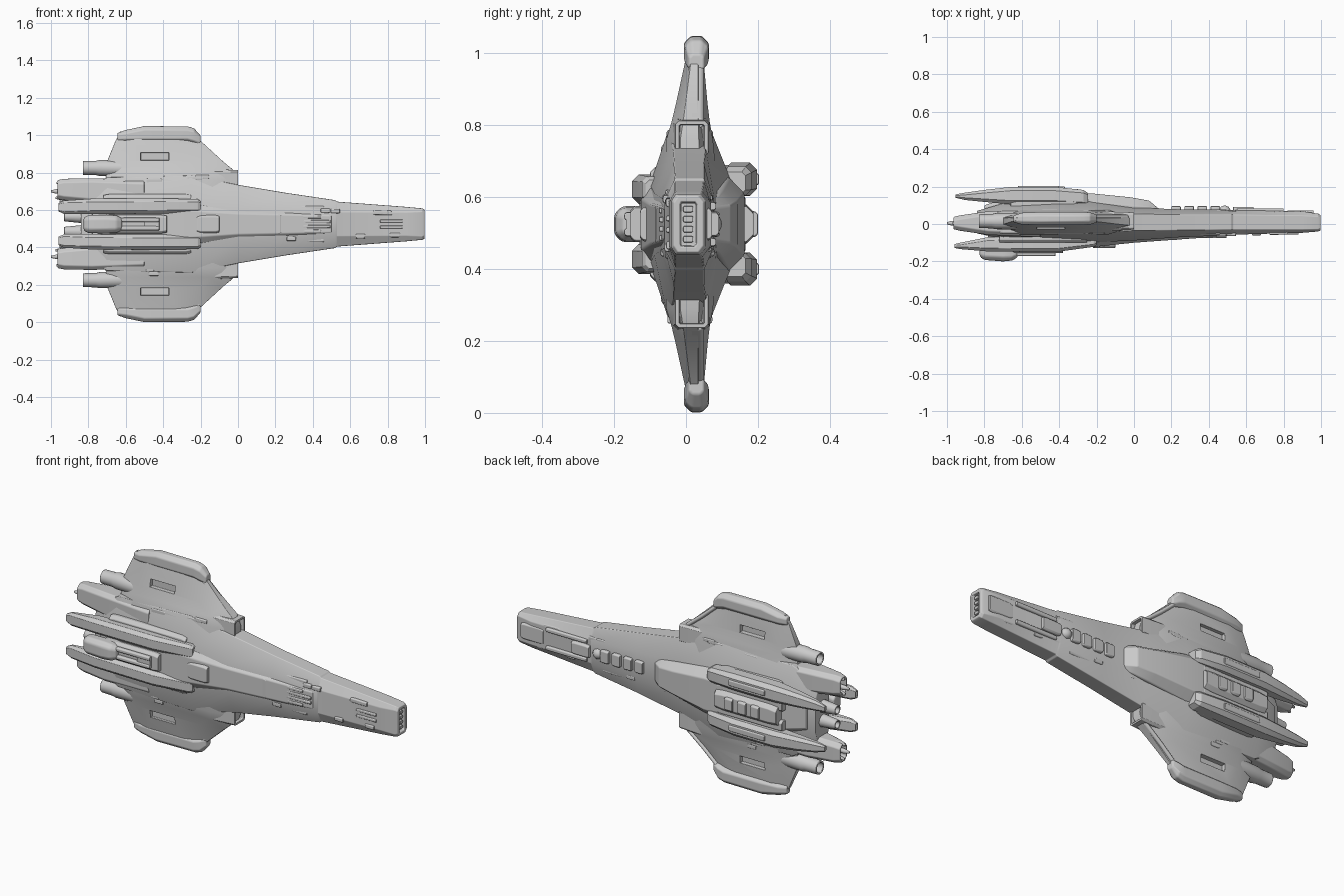
import bpy, bmesh, random
from math import sin, cos, pi
from mathutils import Vector

random.seed(4)
ZC = 0.525  # height of the ship's centre line


def octa(x, w, wi, y0, e0, e1, y1, z=ZC):
    """Eight-sided section across x: half width w at the edges, wi on the flats."""
    pts = [(-w, e0), (-wi, y0), (wi, y0), (w, e0), (w, e1), (wi, y1), (-wi, y1), (-w, e1)]
    return [(x, y, z + dz) for dz, y in pts]


def box(x, z, w, y0, y1, c):
    return octa(x, w, w - c, y0, y0 + c, y1 - c, y1, z)


def circ(x, z, y, r, n=20):
    return [(x, y + r * cos(2 * pi * i / n), z + r * sin(2 * pi * i / n)) for i in range(n)]


def loft(name, rings, front=None, back=None, bevel=0.006, cutters=()):
    """Skin a list of rings; front/back = (rim, depth) sinks an opening in that cap."""
    bm = bmesh.new()
    vs = [[bm.verts.new(p) for p in r] for r in rings]
    n = len(vs[0])
    for a, b in zip(vs, vs[1:]):
        for i in range(n):
            j = (i + 1) % n
            bm.faces.new((a[i], a[j], b[j], b[i]))
    caps = [(bm.faces.new(vs[0]), back, 1), (bm.faces.new(vs[-1]), front, -1)]
    bmesh.ops.recalc_face_normals(bm, faces=bm.faces)
    for face, hole, s in caps:
        if hole:
            bmesh.ops.inset_individual(bm, faces=[face], thickness=hole[0])
            bmesh.ops.inset_individual(bm, faces=[face], thickness=0.003)
            bmesh.ops.translate(bm, verts=face.verts, vec=(s * hole[1], 0, 0))
    for f in bm.faces:
        f.smooth = True
    me = bpy.data.meshes.new(name)
    bm.to_mesh(me)
    bm.free()
    ob = bpy.data.objects.new(name, me)
    bpy.context.collection.objects.link(ob)
    for c in cutters:
        m = ob.modifiers.new("cut", 'BOOLEAN')
        m.operation, m.object, m.solver = 'DIFFERENCE', c, 'EXACT'
    if bevel:
        m = ob.modifiers.new("bevel", 'BEVEL')
        m.width, m.segments, m.harden_normals = bevel, 2, True
        m.angle_limit = 0.45
    return ob


def block(name, x0, x1, z, w, y0, y1, c=0.006, slope=0.01):
    """Raised panel with sloped ends."""
    return loft(name, [box(x0, z, w * .9, y0, y1, c), box(x0 + slope, z, w, y0, y1, c),
                       box(x1 - slope, z, w, y0, y1, c), box(x1, z, w * .9, y0, y1, c)], bevel=0.003)


# main hull and long neck, with a framed nose
loft("main_hull", [
    octa(-.84, .17, .09, -.05, -.03, .04, .07),
    octa(-.70, .25, .10, -.08, -.05, .07, .11),
    octa(-.25, .26, .11, -.10, -.05, .07, .13),
    octa(0, .21, .085, -.088, -.035, .055, .088),
    octa(.25, .168, .075, -.07, -.033, .05, .078),
    octa(.52, .128, .066, -.06, -.03, .05, .076),
    octa(.53, .120, .064, -.057, -.03, .05, .074),
    octa(.90, .092, .062, -.047, -.03, .045, .068),
    octa(.985, .084, .066, -.04, -.028, .04, .055),
    octa(.998, .078, .06, -.034, -.022, .034, .048)], front=(.018, .02))
for i in range(4):
    block("nose_sensor", .97, .993, ZC - .042 + .028 * i, .009, -.008, .02, .003, .004)

# raised spines on both faces
loft("rear_spine", [
    octa(-.80, .08, .06, 0, .02, .07, .10), octa(-.62, .14, .09, 0, .05, .11, .16),
    octa(-.22, .13, .085, 0, .05, .12, .163), octa(-.02, .095, .062, 0, .05, .1, .143),
    octa(.08, .08, .052, 0, .05, .09, .125), octa(.135, .07, .045, 0, .05, .07, .08)])
loft("front_spine", [
    octa(-.78, .09, .06, -.09, -.07, 0, .02), octa(-.62, .12, .09, -.13, -.1, 0, .02),
    octa(-.24, .11, .07, -.125, -.1, 0, .02), octa(.0, .075, .055, -.1, -.08, 0, .02),
    octa(.5, .055, .045, -.064, -.05, 0, .02)])

# neck panels on both faces
block("collar_box", -.22, -.10, ZC, .048, -.128, -.08, .01, .02)
block("neck_hatch", .17, .23, ZC, .055, -.085, -.04)
for dz in (-.038, -.013, .013, .038):
    block("neck_rib", .28, .52 - abs(dz) * 2, ZC + dz, .008, -.075, -.03, .003, .02)
for s in (-1, 1):
    block("nose_rail", .76, .88, ZC + s * .016, .008, -.056, -.02, .003)
    block("neck_side_strip", .28, .46, ZC + s * .085, .012, -.058, .07, .005, .03)
    block("dorsal_strip", .55, .80, ZC + s * .05, .012, .03, .084, .005, .03)
block("dorsal_mount", .53, .64, ZC, .035, .03, .092, .008, .02)
for x in (.20, .27, .34, .41):
    block("dorsal_ridge", x, x + .05, ZC, .035, .03, .095, .006)
loft("dorsal_dome", [circ(x, ZC, .07, r, 16) for x, r in
                     ((.455, .008), (.465, .022), (.485, .03), (.505, .022), (.515, .008))], bevel=0)
block("dorsal_nose_plate", .82, .96, ZC, .045, .02, .073, .008, .02)


def wing_ring(z, x0, x1, y0, y1):
    """Wing slice at height z with thin leading and trailing edges."""
    m, d = (y0 + y1) / 2, (y1 - y0) / 2
    return [(x0, m - d * .4, z), (x0 + .1, y0, z), (x1 - .13, y0, z), (x1, m - d * .4, z),
            (x1, m + d * .4, z), (x1 - .13, y1, z), (x0 + .1, y1, z), (x0, m + d * .4, z)]


for s, side in ((1, "upper"), (-1, "lower")):
    def Z(z):
        return ZC + s * (z - ZC)

    # wing with a recessed slot on each face
    cutters = []
    for y0, y1 in ((-.08, -.004), (.036, .1)):
        c = loft("slot_cutter", [box(-.52, Z(.886), .02, y0, y1, .002),
                                 box(-.37, Z(.886), .02, y0, y1, .002)], bevel=0)
        c.hide_render = c.hide_viewport = True
        c.display_type = 'WIRE'
        cutters.append(c)
    loft(side + "_wing", [wing_ring(Z(z), *r) for z, *r in (
        (.60, -.74, -.01, -.06, .09), (.76, -.71, -.005, -.055, .075), (.81, -.70, -.02, -.04, .066),
        (.86, -.70, -.08, -.028, .06), (.97, -.655, -.2, -.004, .05), (1.02, -.63, -.23, .005, .045))],
        cutters=cutters)

    # thick rounded wing tip
    loft(side + "_wing_tip", [box(x, Z(z), w, y0, y1, c) for x, z, w, y0, y1, c in (
        (-.645, .99, .022, .01, .045, .008), (-.60, .995, .033, -.003, .06, .018),
        (-.50, 1.005, .044, -.006, .064, .02), (-.27, 1.004, .043, -.006, .064, .02),
        (-.235, .995, .042, -.003, .062, .018), (-.20, .973, .025, .008, .05, .01))], bevel=.01)
    loft(side + "_leading_edge", [box(x, Z(z), .014, .005, .05, .008)
                                  for x, z in ((-.22, .965), (-.13, .885), (-.03, .805))])

    # square intake at the wing root, round exhaust behind
    loft(side + "_intake", [box(-.40, Z(.78), .03, -.035, .06, .012), box(-.12, Z(.767), .052, -.036, .066, .012),
                            box(0, Z(.763), .05, -.03, .062, .01)], front=(.012, .05))
    loft(side + "_exhaust", [circ(-.83, Z(.825), .015, .037), circ(-.76, Z(.825), .015, .038),
                             circ(-.74, Z(.825), .015, .043), circ(-.55, Z(.82), .015, .045),
                             circ(-.35, Z(.81), .015, .03)], back=(.01, .05), bevel=.004)

    # rear engine block and its tail spikes
    loft(side + "_engine", [box(x, Z(z), w, -h, h + .01, .02) for x, z, w, h in (
        (-.965, .71, .05, .028), (-.93, .71, .057, .036), (-.78, .705, .065, .058), (-.5, .69, .07, .07))],
        back=(.012, .03))
    for z, x in ((.70, -1.0), (.665, -.975), (.745, -.97)):
        loft(side + "_tail_spike", [circ(x, Z(z), .004, .006, 10), circ(x + .03, Z(z), .004, .013, 10),
                                    circ(-.85, Z(z), .004, .016, 10)], bevel=0)
    loft(side + "_core_nozzle", [circ(-.93, Z(.565), .005, .025), circ(-.78, Z(.565), .005, .04)],
         back=(.007, .04), bevel=.003)

    # long weapon pods on both faces
    loft(side + "_front_pod", [box(x, Z(z), w, y0, y1, c) for x, z, w, y0, y1, c in (
        (-.96, .615, .022, -.128, -.108, .006), (-.93, .615, .036, -.134, -.1, .012),
        (-.78, .62, .041, -.147, -.07, .018), (-.42, .622, .041, -.15, -.06, .018),
        (-.215, .622, .036, -.122, -.06, .014), (-.20, .62, .028, -.112, -.06, .01))], back=(.006, .02))
    loft(side + "_back_pod", [box(x, Z(z), w, y0, y1, c) for x, z, w, y0, y1, c in (
        (-.955, .635, .016, .14, .158, .006), (-.90, .64, .028, .128, .168, .012),
        (-.80, .645, .038, .118, .182, .016), (-.66, .65, .046, .105, .198, .02),
        (-.42, .65, .046, .105, .198, .02), (-.27, .645, .04, .10, .182, .016),
        (-.245, .64, .03, .10, .165, .01))], back=(.005, .02))
    block(side + "_pod_strip", -.62, -.40, Z(.65), .018, .17, .203, .006, .02)
    block(side + "_pod_mount", -.66, -.3, Z(.63), .06, .04, .14, .015, .03)
    block(side + "_pod_link", -.70, -.3, Z(.58), .03, .10, .165, .01, .03)
    block(side + "_front_pod_mount", -.72, -.25, Z(.635), .05, -.10, -.03, .015, .03)

    # small hull plates scattered along the wing roots and neck
    for i in range(9):
        x, z = random.uniform(-.62, -.2), random.uniform(.69, .79)
        d = (z - .69) * .12
        block(side + "_plate", x, x + random.uniform(.04, .1), Z(z), random.uniform(.008, .018),
              -.064 + d, .085 - d, .004)
    for i in range(5):
        x = random.uniform(.02, .85)
        block(side + "_neck_plate", x, x + .05, Z(.612 - .035 * x), .012, -.078 + .028 * x, .084 - .02 * x, .004)

# belly turret between the front pods
loft("turret", [box(x, ZC, w, y0, -.11, c) for x, w, y0, c in (
    (-.825, .035, -.175, .012), (-.80, .048, -.192, .02), (-.70, .05, -.2, .022),
    (-.65, .046, -.195, .02), (-.62, .032, -.175, .012))], bevel=.01)
block("turret_base", -.72, -.38, ZC, .05, -.155, -.09, .012, .03)
for s in (-1, 1):
    block("turret_barrel", -.63, -.42, ZC + s * .022, .012, -.172, -.12, .006, .02)
block("turret_cap", -.50, -.42, ZC, .03, -.167, -.12, .008)

# ridge between the back pods
block("back_ridge", -.68, -.30, ZC, .055, .12, .188, .02, .05)
for x in (-.58, -.5, -.42):
    block("back_ridge_rib", x, x + .05, ZC, .036, .15, .2, .008)
